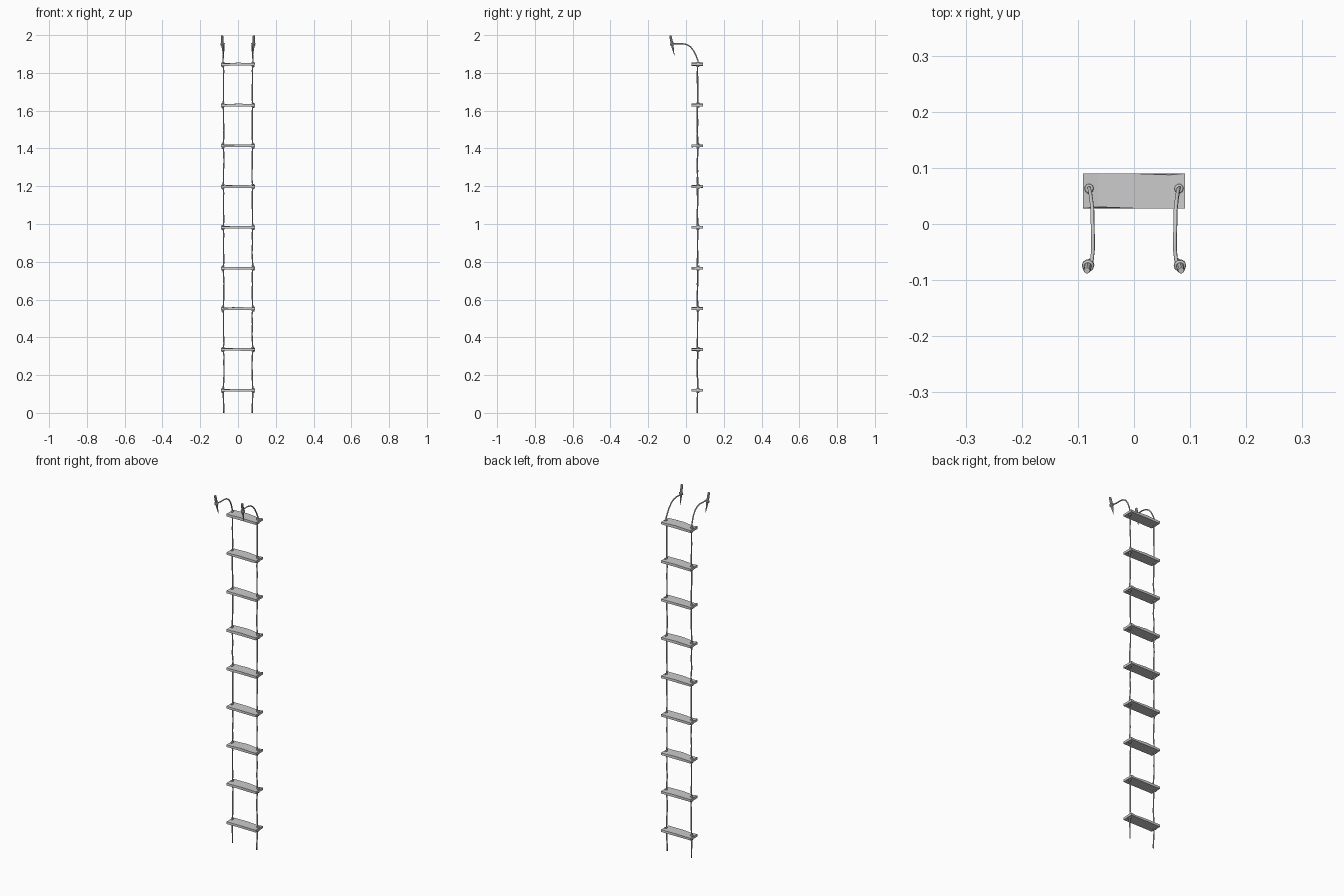
import bpy, bmesh, math, random
from mathutils import Vector, Matrix

if "Cube" in bpy.data.objects:
    bpy.data.objects.remove(bpy.data.objects["Cube"])

random.seed(4)
COUNT, Z0, STEP = 9, 0.12, 0.2156
PLANK_Y, ROPE_X, ROPE_Y = 0.059, 0.077, 0.061


def finish(name, bm, smooth=False):
    bmesh.ops.recalc_face_normals(bm, faces=bm.faces)
    me = bpy.data.meshes.new(name)
    bm.to_mesh(me)
    bm.free()
    for p in me.polygons:
        p.use_smooth = smooth
    ob = bpy.data.objects.new(name, me)
    bpy.context.collection.objects.link(ob)
    return ob


def tube(name, pts, radius, sides=6, closed=False):
    """Sweep a polygon along a path; rings stay aligned by minimal rotation."""
    bm = bmesh.new()
    pts = [Vector(p) for p in pts]
    n, rings, normal = len(pts), [], None
    for i, p in enumerate(pts):
        a = pts[(i - 1) % n] if closed else pts[max(i - 1, 0)]
        b = pts[(i + 1) % n] if closed else pts[min(i + 1, n - 1)]
        t = (b - a).normalized()
        if normal is None:
            normal = t.orthogonal()
        normal = (normal - t * normal.dot(t)).normalized()
        side = t.cross(normal)
        rings.append([bm.verts.new(p + radius * (normal * math.cos(k * math.tau / sides)
                                                 + side * math.sin(k * math.tau / sides)))
                      for k in range(sides)])
    for i in range(n if closed else n - 1):
        r, s = rings[i], rings[(i + 1) % n]
        for k in range(sides):
            bm.faces.new((r[k], r[(k + 1) % sides], s[(k + 1) % sides], s[k]))
    if not closed:
        bm.faces.new(rings[0])
        bm.faces.new(rings[-1])
    return finish(name, bm, True)


def ring(name, center, axis, major, minor, wob=0.0):
    rot = Vector((0, 0, 1)).rotation_difference(Vector(axis)).to_matrix()
    pts = [Vector(center) + rot @ Vector((major * math.cos(a), major * math.sin(a), wob * math.sin(a)))
           for a in (k * math.tau / 10 for k in range(10))]
    return tube(name, pts, minor, 6, True)


# Wooden rungs: boards with a middle cut, chipped corners and a slight bow
for i in range(COUNT):
    bm = bmesh.new()
    bmesh.ops.create_cube(bm, size=1, matrix=Matrix.Diagonal((0.182, 0.062, 0.013, 1)))
    for x in (-0.064, 0.0, 0.064):
        bmesh.ops.bisect_plane(bm, geom=bm.verts[:] + bm.edges[:] + bm.faces[:],
                               plane_co=(x, 0, 0), plane_no=(1, 0, 0))
    for v in bm.verts:
        if abs(v.co.x) < 0.01:
            v.co.z += 0.0015 * (i % 3) * (v.co.z > 0)
        elif abs(v.co.x) < 0.08 and v.co.z > 0 and v.co.x * v.co.y > 0:
            v.co.y *= 0.92
            v.co.z -= 0.002
        else:
            v.co.z += random.uniform(-0.0008, 0.0008)
    ob = finish(f"rung_{i + 1}", bm)
    ob.location = (0, PLANK_Y, Z0 + i * STEP)

for s, label in ((-1, "left"), (1, "right")):
    # Hanging rope, then a forward arc up to the stake
    path = [(s * 0.075, ROPE_Y - 0.002, 0.0), (s * 0.075, ROPE_Y - 0.002, 0.02)]
    for i in range(COUNT):
        z = Z0 + i * STEP
        path.append((s * 0.079, ROPE_Y, z))
        if i < COUNT - 1:
            for f in (0.15, 0.38, 0.62, 0.85):
                path.append((s * (0.0755 + random.uniform(-0.0015, 0.0015)),
                             ROPE_Y + random.uniform(-0.002, 0.002), z + f * STEP))
    path += [(s * x, y, z) for x, y, z in (
        (0.080, 0.064, 1.862), (0.078, 0.056, 1.885), (0.076, 0.042, 1.915),
        (0.074, 0.024, 1.938), (0.074, 0.004, 1.950), (0.073, -0.022, 1.955),
        (0.073, -0.046, 1.954), (0.075, -0.064, 1.955), (0.079, -0.072, 1.957))]
    tube(f"{label}_rope", path, 0.0035)

    # Knots above and below every rung
    for i in range(COUNT):
        z = Z0 + i * STEP
        for d, tag in ((1, "upper"), (-1, "lower")):
            ring(f"{label}_{tag}_knot_{i + 1}", (s * 0.080, ROPE_Y + 0.002, z + d * 0.0095),
                 (s * 0.25, 0.1, 1), 0.0050, 0.0036, 0.001)

    # Tapered ground stake, leaning, with a pointed tip
    top, tip = Vector((s * 0.084, -0.083, 1.998)), Vector((s * 0.079, -0.062, 1.893))
    axis = (top - tip).normalized()
    rot = Vector((0, 0, 1)).rotation_difference(axis).to_matrix()
    bm = bmesh.new()
    length = (top - tip).length
    profile = [(0.0008, 0.0), (0.0045, 0.3), (0.0068, 0.55), (0.0065, 0.95), (0.0055, 1.0)]
    loops = [[bm.verts.new(tip + rot @ Vector((r * math.cos(k * math.tau / 8),
                                               r * math.sin(k * math.tau / 8), f * length)))
              for k in range(8)] for r, f in profile]
    for a, b in zip(loops, loops[1:]):
        for k in range(8):
            bm.faces.new((a[k], a[(k + 1) % 8], b[(k + 1) % 8], b[k]))
    bm.faces.new(loops[0])
    bm.faces.new(loops[-1])
    finish(f"{label}_stake", bm)

    # Rope lashing around the stake
    for j, f in enumerate((0.53, 0.59)):
        ring(f"{label}_lashing_{j + 1}", tip + axis * f * length, axis, 0.0078, 0.0034, 0.002)
